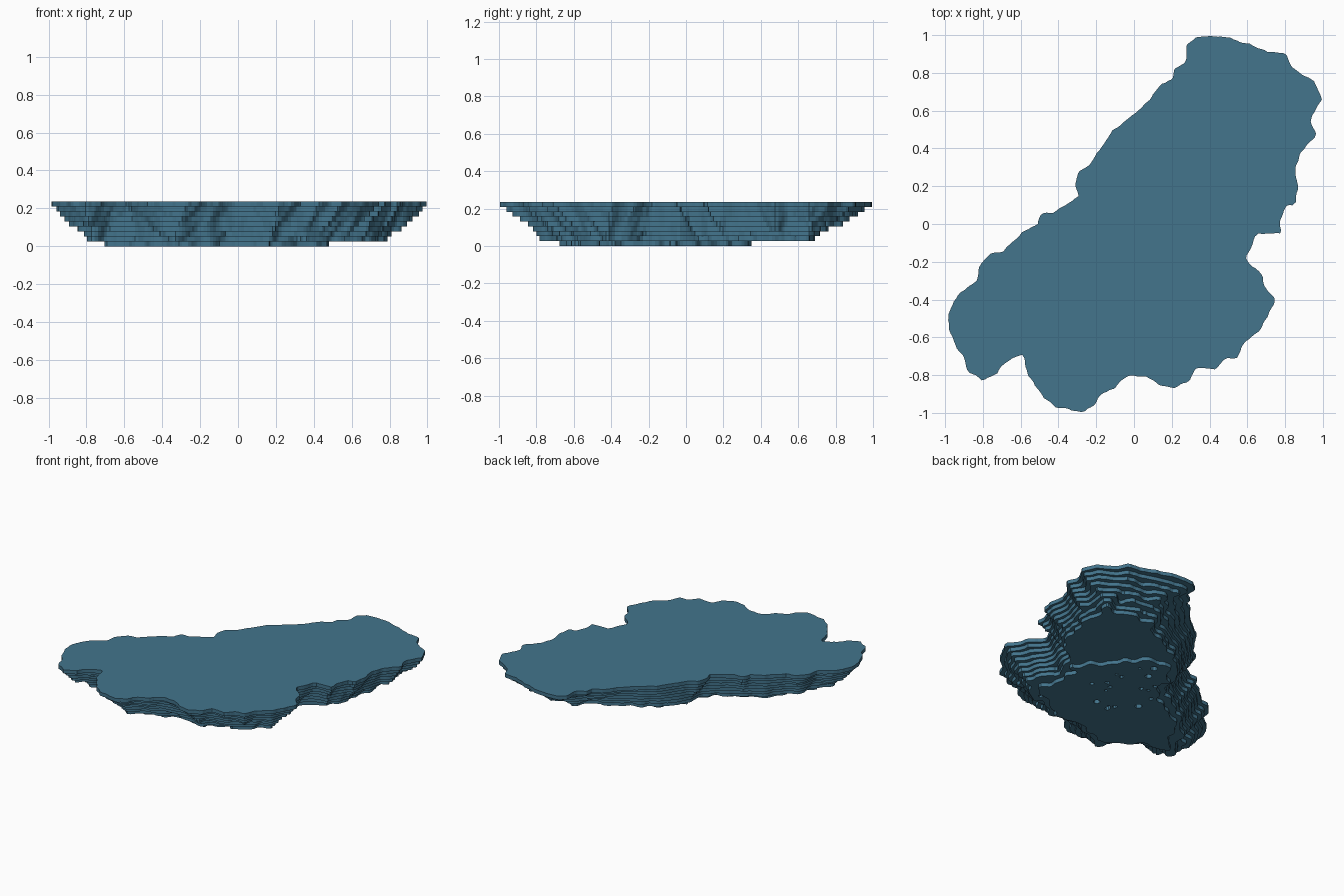
import bpy, bmesh, math, random
from mathutils import Vector, noise

if "Cube" in bpy.data.objects:
    bpy.data.objects.remove(bpy.data.objects["Cube"])

random.seed(4)

# Shoreline of the top slab, counter-clockwise from the north tip
SHORE = [
    (.40, 1), (.33, .99), (.28, .95), (.27, .86), (.22, .83), (.20, .77), (.14, .74), (.08, .66),
    (0, .58), (-.11, .50), (-.17, .41), (-.23, .32), (-.29, .28), (-.31, .21), (-.29, .15),
    (-.42, .06), (-.49, .06), (-.51, 0), (-.59, -.04), (-.69, -.14), (-.76, -.16), (-.82, -.22),
    (-.83, -.30), (-.92, -.36), (-.96, -.42), (-.99, -.51), (-.96, -.62), (-.91, -.69),
    (-.88, -.78), (-.80, -.83), (-.73, -.79), (-.65, -.71), (-.59, -.69), (-.56, -.80),
    (-.50, -.89), (-.42, -.97), (-.27, -1), (-.21, -.96), (-.17, -.90), (-.10, -.87),
    (-.03, -.80), (.07, -.81), (.14, -.86), (.22, -.87), (.30, -.82), (.33, -.76), (.43, -.77),
    (.49, -.71), (.55, -.71), (.58, -.63), (.67, -.56), (.75, -.40), (.69, -.33), (.68, -.27),
    (.59, -.19), (.65, -.05), (.78, -.05), (.77, .02), (.81, .10), (.85, .10), (.87, .19),
    (.85, .29), (.89, .39), (.97, .47), (.93, .55), (.995, .66), (.95, .76), (.84, .83),
    (.80, .90), (.70, .92), (.59, .96), (.51, .99)]
SEGS = list(zip(SHORE, SHORE[1:] + SHORE[:1]))

# Slabs from the top down: inset of each contour from the shore
INSETS = [0, .018, .033, .05, .067, .083, .103, .12, .165]
HEIGHT = .235
STEP = HEIGHT / len(INSETS)
N = 124                      # sampling cells per side
CELL = 2.04 / N

water = bpy.data.materials.new("lake blue")
water.diffuse_color = (.056, .176, .265, 1)
water.use_nodes = True
water.node_tree.nodes["Principled BSDF"].inputs["Base Color"].default_value = water.diffuse_color


def ramp(v):
    return min(1, max(0, v))


def shore_distance(x, y):
    """Signed distance to the shore, positive inside."""
    best, inside = 9, False
    for (ax, ay), (bx, by) in SEGS:
        dx, dy = bx - ax, by - ay
        t = ramp(((x - ax) * dx + (y - ay) * dy) / (dx * dx + dy * dy))
        best = min(best, (x - ax - t * dx) ** 2 + (y - ay - t * dy) ** 2)
        if (ay > y) != (by > y) and x < ax + (y - ay) / dy * dx:
            inside = not inside
    return math.sqrt(best) * (1 if inside else -1)


def depth(x, y):
    """Shore distance, with gentler slopes at the north, south and west ends."""
    d = shore_distance(x, y) + noise.noise(Vector((x * 22, y * 22, 7))) * .009
    if d <= 0:
        return d
    north = 1.7 * ramp((y - .4) / .4) * ramp((1 - x) / .35)
    south = 1.2 * ramp((-.5 - y) / .4) * ramp((x + .75) / .3)
    south_east = .6 * ramp((-.2 - y) / .3) * ramp(x / .3)
    west = .6 * ramp((-.5 - x) / .3)
    ripple = noise.noise(Vector((x * 11, y * 11, 0))) * .35
    return d / (1 + north + max(south, south_east) + west) * (1 + ripple * ramp(d / .05))


PTS = [[(-1.02 + i * CELL, -1.02 + j * CELL) for j in range(N + 1)] for i in range(N + 1)]
DEPTH = [[depth(*p) for p in row] for row in PTS]
PITS = []
for _ in range(26):
    u, w = random.uniform(-.3, .35), random.uniform(-.3, .3)
    PITS.append(((w - u) * .7, (w + u) * .7, random.uniform(.012, .026)))


def floor_field(d, x, y):
    """Deepest slab: only the south-west basin, ragged edge and small pits."""
    ragged = noise.noise(Vector((x * 10, y * 10, 3))) * .07
    f = min(d - INSETS[-1], (.46 - x - y) * .7 + ragged, .53 - x, .35 - y)
    for px, py, r in PITS:
        f = min(f, math.hypot(x - px, y - py) - r)
    return f


def make_slab(name, field, z):
    """Fill the area where field > 0 and extrude it to one slab."""
    bm = bmesh.new()
    verts = {}

    def vert(x, y):
        key = (round(x, 5), round(y, 5))
        if key not in verts:
            verts[key] = bm.verts.new((x, y, z))
        return verts[key]

    for i in range(N):
        for j in range(N):
            loop = [(i, j), (i + 1, j), (i + 1, j + 1), (i, j + 1)]
            poly = []
            for (a, b), (c, e) in zip(loop, loop[1:] + loop[:1]):
                f, g = field[a][b], field[c][e]
                p, q = PTS[a][b], PTS[c][e]
                if f > 0:
                    poly.append(vert(*p))
                if (f > 0) != (g > 0):
                    t = f / (f - g)
                    poly.append(vert(p[0] + t * (q[0] - p[0]), p[1] + t * (q[1] - p[1])))
            poly = list(dict.fromkeys(poly))
            if len(poly) > 2:
                bm.faces.new(poly)
    top = bmesh.ops.extrude_face_region(bm, geom=bm.faces[:])["geom"]
    bmesh.ops.translate(bm, vec=(0, 0, STEP), verts=[v for v in top if isinstance(v, bmesh.types.BMVert)])
    bmesh.ops.recalc_face_normals(bm, faces=bm.faces)
    mesh = bpy.data.meshes.new(name)
    bm.to_mesh(mesh)
    bm.free()
    mesh.materials.append(water)
    bpy.context.collection.objects.link(bpy.data.objects.new(name, mesh))


# Stack of depth slabs
for k, inset in enumerate(INSETS):
    z = HEIGHT - (k + 1) * STEP
    last = k == len(INSETS) - 1
    field = [[floor_field(d, *p) if last else d - inset for d, p in zip(dr, pr)]
             for dr, pr in zip(DEPTH, PTS)]
    make_slab("lake_floor_slab" if last else f"depth_slab_{k + 1}", field, z)
